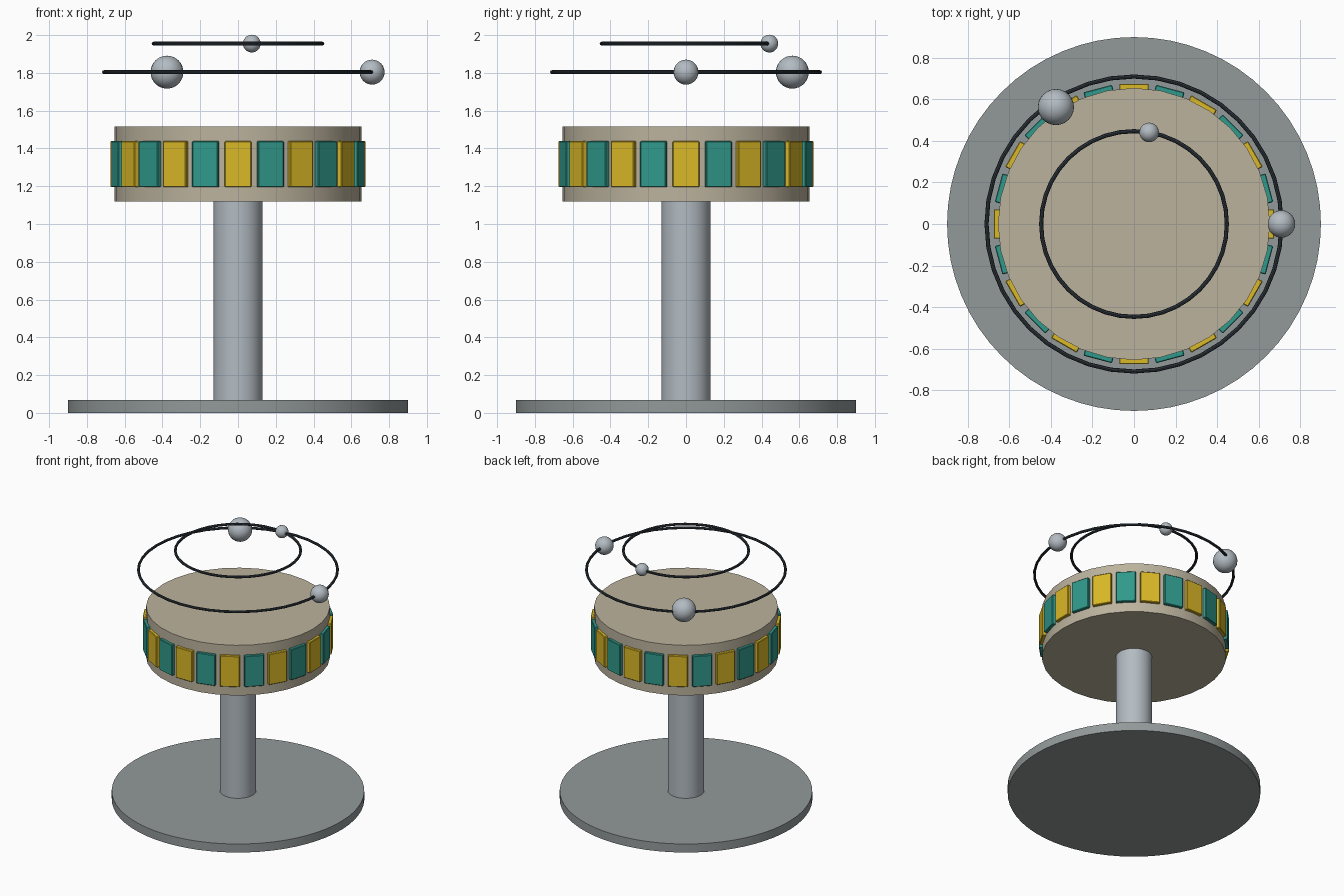
import bpy
from math import radians, sin, cos

if "Cube" in bpy.data.objects:
    bpy.data.objects.remove(bpy.data.objects["Cube"])


def material(name, rgb):
    m = bpy.data.materials.new(name)
    m.diffuse_color = (*rgb, 1)
    m.use_nodes = True
    m.node_tree.nodes["Principled BSDF"].inputs["Base Color"].default_value = m.diffuse_color
    return m


STONE = material("stone", (0.50, 0.45, 0.34))
STEEL = material("steel", (0.45, 0.50, 0.54))
BASE = material("base_grey", (0.29, 0.32, 0.32))
TEAL = material("teal", (0.03, 0.32, 0.26))
YELLOW = material("yellow", (0.70, 0.48, 0.02))
DARK = material("dark_metal", (0.03, 0.04, 0.05))


def finish(name, mat, smooth=True):
    ob = bpy.context.object
    ob.name = name
    ob.data.materials.append(mat)
    if smooth:
        bpy.ops.object.shade_smooth_by_angle(angle=radians(35))
    return ob


def cylinder(name, r, z0, z1, sides, mat):
    bpy.ops.mesh.primitive_cylinder_add(vertices=sides, radius=r, depth=z1 - z0,
                                        location=(0, 0, (z0 + z1) / 2))
    return finish(name, mat)


def ring(name, r, z):
    bpy.ops.mesh.primitive_torus_add(major_radius=r, minor_radius=0.01, major_segments=40,
                                     minor_segments=8, location=(0, 0, z))
    return finish(name, DARK)


def ball(name, r, loc):
    bpy.ops.mesh.primitive_uv_sphere_add(segments=24, ring_count=16, radius=r, location=loc)
    return finish(name, STEEL)


# Stand and drum
cylinder("base_plate", 0.90, 0, 0.067, 64, BASE)
cylinder("column", 0.13, 0.06, 1.13, 32, STEEL)
cylinder("drum", 0.655, 1.12, 1.515, 32, STONE)

# Alternating panels around the drum
COUNT = 24
for i in range(COUNT):
    a = radians(360 / COUNT * i)
    bpy.ops.mesh.primitive_cube_add(size=1, location=(0.655 * cos(a), 0.655 * sin(a), 1.317),
                                    rotation=(0, 0, a))
    panel = bpy.context.object
    panel.scale = (0.04, 0.142, 0.243)
    bpy.ops.object.transform_apply(location=False, rotation=False, scale=True)
    finish(f"panel_{i + 1:02d}", TEAL if i % 2 else YELLOW, smooth=False)
    bevel = panel.modifiers.new("bevel", 'BEVEL')
    bevel.width = 0.004
    bevel.segments = 1

# Floating orbit rings with their balls
ring("outer_orbit", 0.71, 1.804)
ring("inner_orbit", 0.447, 1.955)
ball("large_ball", 0.087, (-0.376, 0.563, 1.804))
ball("medium_ball", 0.066, (0.71, 0, 1.804))
ball("small_ball", 0.047, (0.073, 0.441, 1.955))
